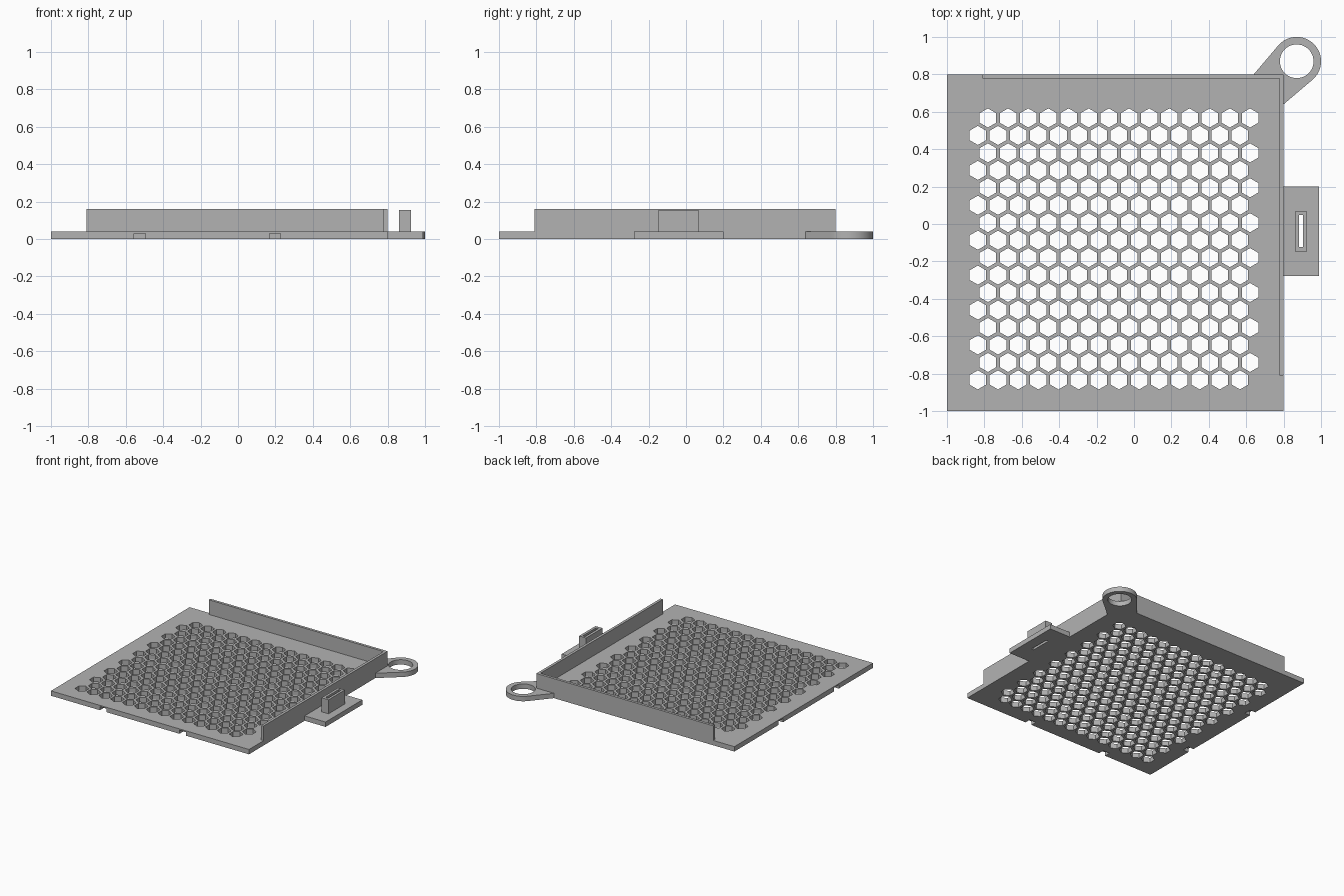
import bpy
import bmesh
from math import cos, sin, pi, radians, sqrt

default = bpy.data.objects.get("Cube")
if default:
    bpy.data.objects.remove(default, do_unlink=True)

grey = bpy.data.materials.new("plain grey")
grey.use_nodes = True
COLOUR = (0.45, 0.45, 0.45, 1)
grey.diffuse_color = COLOUR
grey.node_tree.nodes["Principled BSDF"].inputs["Base Color"].default_value = COLOUR


def arc(cx, cy, r, start, end, n):
    """Points along an arc, angles in degrees, both ends included."""
    angles = [radians(start + (end - start) * i / (n - 1)) for i in range(n)]
    return [(cx + r * cos(a), cy + r * sin(a)) for a in angles]


def rect(x0, x1, y0, y1):
    return [(x0, y0), (x1, y0), (x1, y1), (x0, y1)]


def prisms(name, items):
    """One object from (counter-clockwise outline, bottom, top) prisms."""
    bm = bmesh.new()
    for outline, z0, z1 in items:
        low = [bm.verts.new((x, y, z0)) for x, y in outline]
        high = [bm.verts.new((x, y, z1)) for x, y in outline]
        bm.faces.new(low[::-1])
        bm.faces.new(high)
        for i in range(len(low)):
            j = (i + 1) % len(low)
            bm.faces.new((low[i], low[j], high[j], high[i]))
    mesh = bpy.data.meshes.new(name)
    bm.to_mesh(mesh)
    bm.free()
    mesh.materials.append(grey)
    ob = bpy.data.objects.new(name, mesh)
    bpy.context.collection.objects.link(ob)
    return ob


def cut(ob, items):
    """Cut prisms out of an object and remove the cutter."""
    cutter = prisms("cutter", items)
    cutter.hide_render = True
    mod = ob.modifiers.new("cut", 'BOOLEAN')
    mod.operation = 'DIFFERENCE'
    mod.solver = 'EXACT'
    mod.object = cutter
    bpy.context.view_layer.objects.active = ob
    bpy.ops.object.modifier_apply(modifier=mod.name)
    bpy.data.objects.remove(cutter, do_unlink=True)


T = 0.04      # plate thickness
EDGE = 0.8    # right and back edges of the plate

# Base plate with a honeycomb of hexagonal holes
plate = prisms("base_plate", [(rect(-1, EDGE, -1, EDGE), 0, T)])
PITCH = 0.1078
holes = []
for row in range(16):
    for col in range(14):
        x = -0.781 + col * PITCH - (row % 2) * PITCH / 2
        y = 0.567 - row * PITCH * sqrt(3) / 2
        holes.append((arc(x, y, 0.051, 30, 330, 6), -0.1, 0.1))
cut(plate, holes)

# Small notches under the front and left edges
notches = []
for c in (-0.525, 0.198):
    notches.append((rect(c - 0.03, c + 0.03, -1.1, -0.95), -0.1, 0.03))
    notches.append((rect(-1.1, -0.95, c - 0.03, c + 0.03), -0.1, 0.03))
cut(plate, notches)

# L-shaped wall along the back and right edges
inner = EDGE - 0.022
prisms("corner_wall", [([(EDGE, -0.81), (EDGE, EDGE), (-0.81, EDGE),
                         (-0.81, inner), (inner, inner), (inner, -0.81)], T, 0.16)])

# Hanging ring on a tapered strap at the back right corner
C = 0.87
outline = [(0.64, EDGE), (EDGE, EDGE), (EDGE, 0.64)] + arc(C, C, 0.13, -48, 138, 36)
ring = prisms("hanging_ring", [(outline, 0, T)])
cut(ring, [(arc(C, C, 0.09, 0, 352.5, 48), -0.1, 0.1)])

# Side tab and upright post sharing one slot
slot = [(rect(0.883, 0.904, -0.124, 0.048), -0.1, 0.3)]
tab = prisms("side_tab", [(rect(EDGE, 0.99, -0.277, 0.2), 0, T)])
post = prisms("slotted_post", [(rect(0.861, 0.925, -0.146, 0.067), T, 0.155)])
for ob in (tab, post):
    cut(ob, slot)

# Round edges of the ring shade smoothly
bpy.ops.object.select_all(action='DESELECT')
ring.select_set(True)
bpy.context.view_layer.objects.active = ring
bpy.ops.object.shade_smooth_by_angle(angle=pi / 6)
